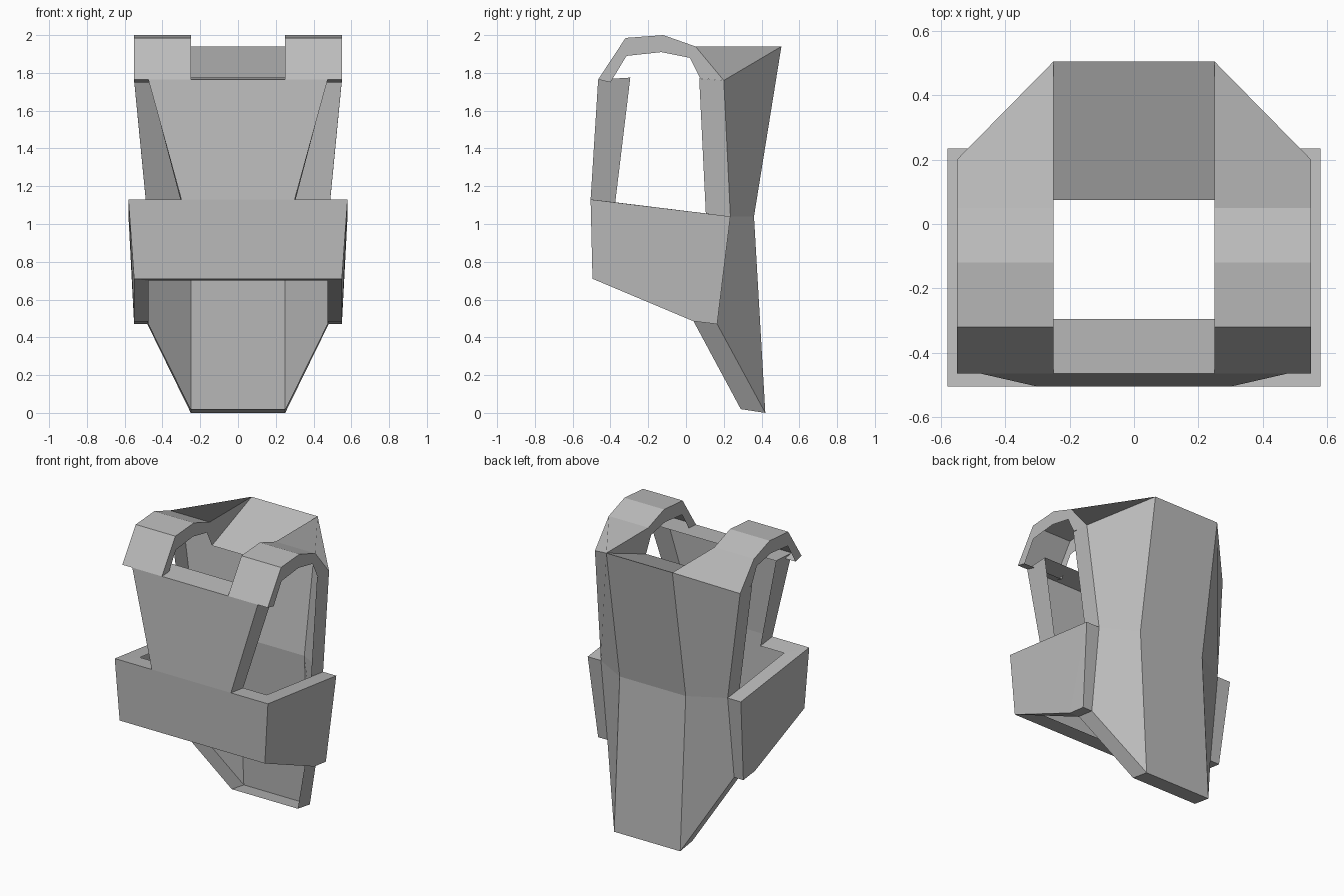
import bpy
import bmesh

old = bpy.data.objects.get("Cube")
if old:
    bpy.data.objects.remove(old, do_unlink=True)

# One plain grey for the whole model
grey = bpy.data.materials.new("plain_grey")
grey.use_nodes = True
COLOUR = (0.5, 0.5, 0.5, 1)
grey.diffuse_color = COLOUR
grey.node_tree.nodes["Principled BSDF"].inputs["Base Color"].default_value = COLOUR


def at_x(x, profile):
    """Place a (y, z) profile at a given x."""
    return [(x, y, z) for y, z in profile]


def sheet(name, *bands):
    """Bridge pairs of rails into panels, then mirror them across x."""
    bm = bmesh.new()
    for rail_a, rail_b in bands:
        for i in range(len(rail_a) - 1):
            loop = (rail_a[i], rail_a[i + 1], rail_b[i + 1], rail_b[i])
            corners = list(dict.fromkeys(loop))
            if len(corners) > 2:
                bm.faces.new([bm.verts.new(p) for p in corners])
    bmesh.ops.remove_doubles(bm, verts=bm.verts, dist=0.0005)
    bmesh.ops.recalc_face_normals(bm, faces=bm.faces)
    mesh = bpy.data.meshes.new(name)
    bm.to_mesh(mesh)
    bm.free()
    mesh.materials.append(grey)
    obj = bpy.data.objects.new(name, mesh)
    bpy.context.collection.objects.link(obj)
    mirror = obj.modifiers.new("mirror", 'MIRROR')
    mirror.use_axis[0] = True
    mirror.merge_threshold = 0.0005
    return obj


# Back shell: flat centre, angled wings and an inward rim
spine = [(0.505, 1.94), (0.36, 1.04), (0.42, 0), (0.42, 0)]
centre, crease = at_x(0, spine), at_x(0.25, spine)
wing = [(0.55, 0.20, 1.76), (0.48, 0.235, 1.04), (0.48, 0.165, 0.47), (0.25, 0.42, 0)]
wing_rim = [(0.55, 0.07, 1.77), (0.48, 0.105, 1.055), (0.48, 0.04, 0.485), (0.25, 0.29, 0.02)]
sheet("back_shell",
      (centre, crease), (crease, wing), (wing, wing_rim),
      ([centre[-1], crease[-1]], [(0, 0.29, 0.02), wing_rim[-1]]))

# Sloping ledge across the top of the back
ledge = [(0.505, 1.94), (0.075, 1.77)]
sheet("top_ledge", (at_x(0, ledge), at_x(0.25, ledge)))

# Shoulder hooks: arched skin with a rim along both sides and the tip
arch = [(0.05, 1.94), (-0.12, 2.0), (-0.32, 1.985), (-0.465, 1.765)]
arch_rim = [(0.075, 1.77), (0.02, 1.88), (-0.13, 1.91), (-0.315, 1.89), (-0.40, 1.75)]
inner = at_x(0.25, [spine[0]] + arch)
outer = at_x(0.55, [(0.20, 1.76)] + arch)
inner_rim, outer_rim = at_x(0.25, arch_rim), at_x(0.55, arch_rim)
sheet("shoulder_hooks",
      (inner, outer), (inner, inner_rim), (outer, outer_rim),
      ([inner[-1], outer[-1]], [inner_rim[-1], outer_rim[-1]]))

# Chest plate: tapered front skin with side and top rims
plate = [(0.30, -0.505, 1.13), (0.475, -0.465, 1.765), (0, -0.465, 1.765)]
plate_rim = [(0.30, -0.375, 1.11), (0.475, -0.295, 1.775), (0, -0.295, 1.775)]
sheet("chest_plate",
      (plate, plate_rim),
      ([(0, -0.505, 1.13), plate[2]], [plate[0], plate[1]]))

# Waist band: wraps the front and sides, rims turned inwards
top = [(0, -0.505, 1.13), (0.30, -0.505, 1.13), (0.58, -0.505, 1.13), (0.58, 0.235, 1.04)]
top_rim = [(0.30, -0.375, 1.115), (0.48, -0.375, 1.115), (0.48, 0.235, 1.04)]
low_front, low_side, low_back = (0.55, -0.495, 0.71), (0.55, 0.04, 0.485), (0.55, 0.165, 0.47)
bottom = [(0, -0.495, 0.71), low_front, low_side, low_back]
bottom_rim = [(0, -0.375, 0.70), (0.475, -0.375, 0.70), (0.475, 0.04, 0.485), (0.475, 0.165, 0.47)]
sheet("waist_band",
      ([top[0], top[2]], [bottom[0], low_front]),
      ([top[2], top[3], top[3]], [low_front, low_side, low_back]),
      (top[1:], top_rim), (bottom, bottom_rim),
      ([top[3], low_back], [top_rim[-1], bottom_rim[-1]]))
